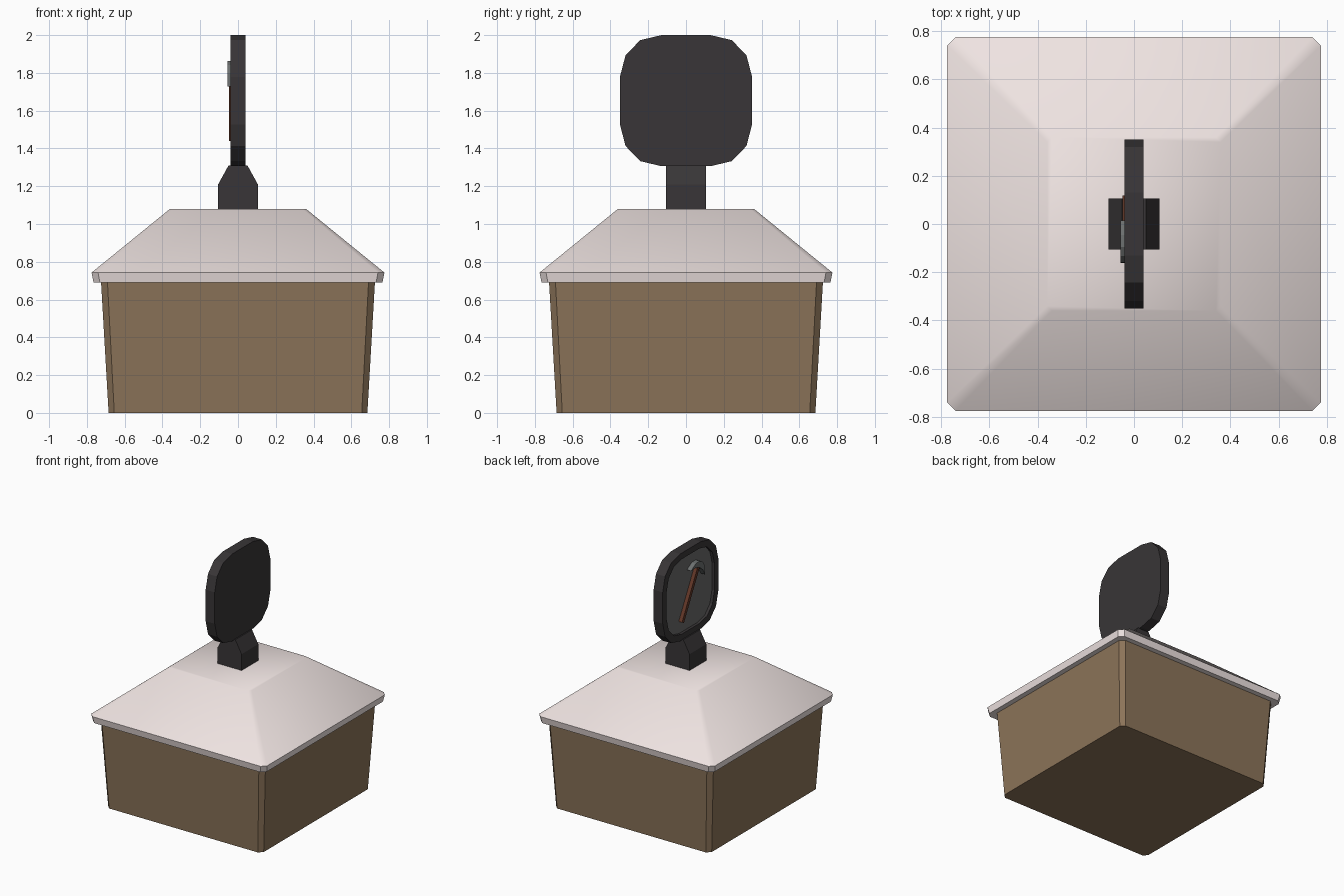
import bpy, bmesh, math
from mathutils import Vector

if "Cube" in bpy.data.objects:
    bpy.data.objects.remove(bpy.data.objects["Cube"])


def material(name, r, g, b):
    m = bpy.data.materials.new(name)
    m.diffuse_color = (r, g, b, 1)
    m.use_nodes = True
    m.node_tree.nodes["Principled BSDF"].inputs["Base Color"].default_value = m.diffuse_color
    return m


def loft(name, rings, mat, end_mat=None, smooth=None):
    """Join equal-sized rings of points with quads and cap both ends."""
    bm = bmesh.new()
    loops = [[bm.verts.new(p) for p in ring] for ring in rings]
    n = len(loops[0])
    for a, b in zip(loops, loops[1:]):
        for i in range(n):
            j = (i + 1) % n
            bm.faces.new((a[i], a[j], b[j], b[i]))
    bm.faces.new(loops[0][::-1])
    end = bm.faces.new(loops[-1])
    if end_mat:
        end.material_index = 1
    bmesh.ops.recalc_face_normals(bm, faces=bm.faces)
    me = bpy.data.meshes.new(name)
    bm.to_mesh(me)
    bm.free()
    me.materials.append(mat)
    if end_mat:
        me.materials.append(end_mat)
    ob = bpy.data.objects.new(name, me)
    bpy.context.collection.objects.link(ob)
    if smooth:
        bpy.context.view_layer.objects.active = ob
        ob.select_set(True)
        bpy.ops.object.shade_smooth_by_angle(angle=math.radians(smooth))
        ob.select_set(False)
    return ob


def octa(h, c, z):
    """Square of half size h with corners cut by c, at height z."""
    k = h - c
    return [(x, y, z) for x, y in ((h, -k), (h, k), (k, h), (-k, h),
                                   (-h, k), (-h, -k), (-k, -h), (k, -h))]


def rect(hx, hy, z):
    return [(-hx, -hy, z), (hx, -hy, z), (hx, hy, z), (-hx, hy, z)]


wood = material("tan_wall", 0.262, 0.174, 0.10)
pale = material("pale_roof", 0.86, 0.77, 0.755)
dark = material("dark_frame", 0.04, 0.036, 0.038)
grey = material("grey_panel", 0.14, 0.14, 0.14)
brown = material("brown_handle", 0.13, 0.04, 0.022)
steel = material("steel_head", 0.15, 0.16, 0.16)

# Tapered walls and hipped roof
loft("walls", [octa(0.685, 0.03, 0), octa(0.725, 0.034, 0.692)], wood)
loft("roof", [octa(0.765, 0.034, 0.69), octa(0.775, 0.034, 0.743),
              octa(0.36, 0.02, 1.08)], pale, smooth=42)

# Sign post
loft("sign_post", [rect(0.105, 0.105, 1.07), rect(0.105, 0.105, 1.21),
                   rect(0.05, 0.105, 1.31)], dark)

# Rounded sign with a recessed panel on the -x side
quarter = [(0.35, 0.125), (0.32, 0.24), (0.243, 0.32), (0.13, 0.347)]
outline = (quarter + [(-y, z) for y, z in quarter[::-1]]
           + [(-y, -z) for y, z in quarter] + [(y, -z) for y, z in quarter[::-1]])


def sign_ring(x, s=1.0):
    return [(x, y * s, 1.653 + z * s) for y, z in outline]


loft("sign", [sign_ring(0.04), sign_ring(-0.04), sign_ring(-0.04, 0.86),
              sign_ring(-0.018, 0.86)], dark, grey)

# Pickaxe emblem, drawn in a tilted frame on the panel
foot, top = Vector((0.105, 1.445)), Vector((-0.10, 1.825))
v = (top - foot).normalized()
u = Vector((v.y, -v.x))


def emblem(name, pts, x0, x1, mat):
    ring = [top + u * a + v * b for a, b in pts]
    loft(name, [[(x, p.x, p.y) for p in ring] for x in (x0, x1)], mat)


length = (top - foot).length
emblem("pickaxe_handle", [(-0.014, -length), (0.014, -length), (0.014, 0.01), (-0.014, 0.01)],
       -0.015, -0.047, brown)
emblem("pickaxe_head", [(-0.10, -0.055), (-0.065, 0.005), (-0.022, 0.03), (0.022, 0.03),
                        (0.065, 0.005), (0.10, -0.055), (0.05, -0.025), (0, -0.015),
                        (-0.05, -0.025)], -0.015, -0.055, steel)
